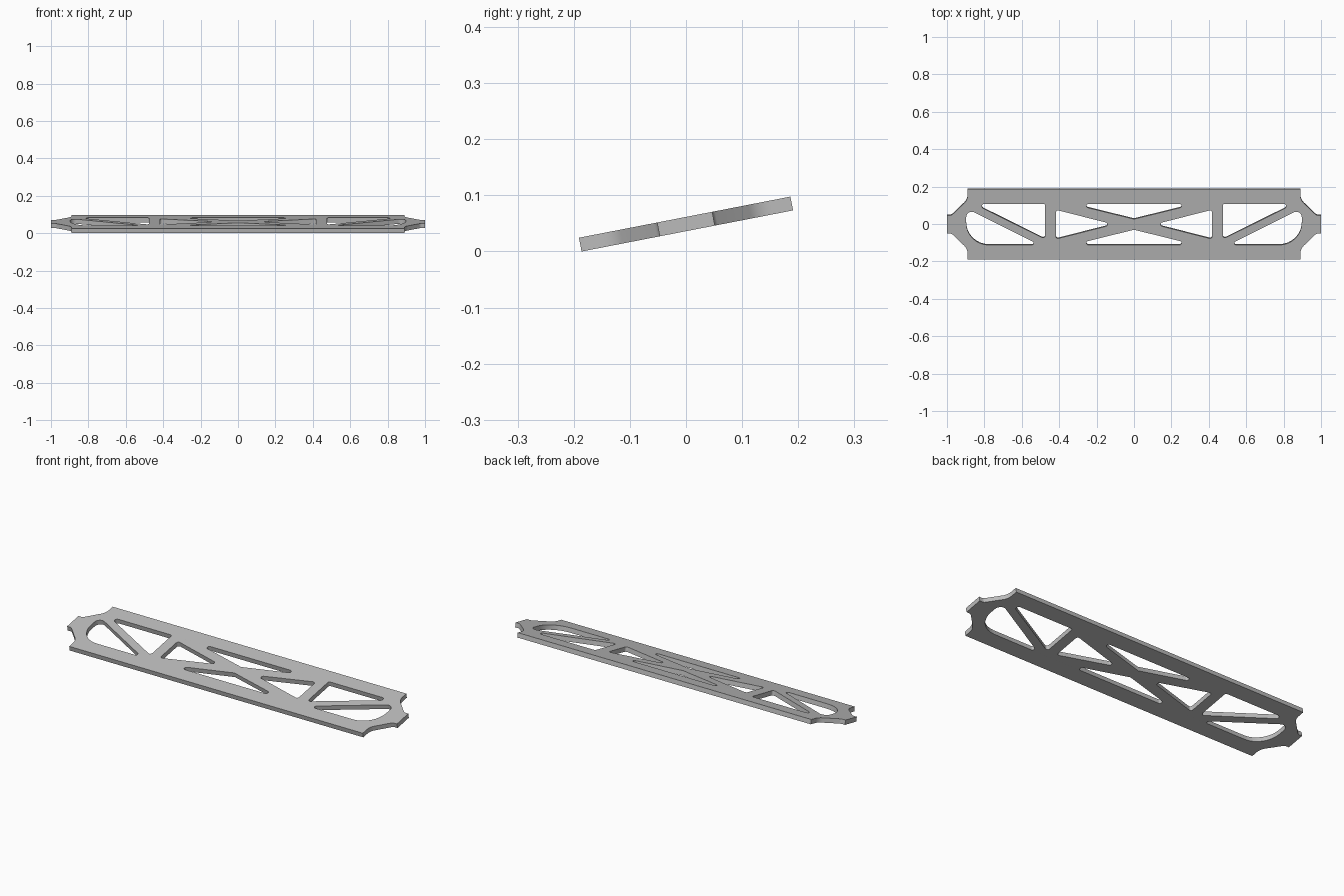
import bpy, bmesh, math
from mathutils import Vector, Matrix

cube = bpy.data.objects.get("Cube")
if cube:
    bpy.data.objects.remove(cube, do_unlink=True)

THICKNESS = 0.025
TILT = math.radians(11)


def rounded(corners, steps=8):
    """Closed outline from (x, y, radius) corners, each replaced by a fillet arc."""
    out = []
    for i, (x, y, r) in enumerate(corners):
        p = Vector((x, y))
        if r == 0:
            out.append(p)
            continue
        a = (Vector(corners[i - 1][:2]) - p).normalized()
        b = (Vector(corners[(i + 1) % len(corners)][:2]) - p).normalized()
        half = a.angle(b) / 2
        centre = p + (a + b).normalized() * (r / math.sin(half))
        start = p + a * (r / math.tan(half)) - centre
        end = p + b * (r / math.tan(half)) - centre
        sweep = start.angle_signed(end)
        for k in range(steps + 1):
            t = -sweep * k / steps
            out.append(centre + Matrix.Rotation(t, 2) @ start)
    return out


def flip(corners, sx, sy):
    return [(x * sx, y * sy, r) for x, y, r in corners]


# Outer outline: one quarter mirrored to all four, with a tab at each end
quarter = [(1, 0.05, 0), (0.975, 0.05, 0.02), (0.89, 0.133, 0.06), (0.89, 0.192, 0)]
outline = (quarter + flip(quarter, -1, 1)[::-1]
           + flip(quarter, -1, -1) + flip(quarter, 1, -1)[::-1])

# Window openings
end_window = [(0.897, -0.112, 0.12), (0.897, 0.088, 0.03), (0.505, -0.112, 0.01)]
corner_window = [(0.475, 0.112, 0.01), (0.475, -0.08, 0.012), (0.855, 0.112, 0.013)]
side_window = [(0.418, 0.08, 0.012), (0.418, -0.08, 0.012), (0.11, 0, 0.011)]
middle_window = [(0, 0.029, 0), (0.332, 0.112, 0.011), (-0.332, 0.112, 0.011)]
loops = [outline, middle_window, flip(middle_window, 1, -1)]
for window in (end_window, corner_window, side_window):
    loops += [window, flip(window, -1, 1)]

# Filled flat curve, extruded to the plate thickness
curve = bpy.data.curves.new("plate_profile", "CURVE")
curve.dimensions = "2D"
curve.fill_mode = "BOTH"
curve.extrude = THICKNESS / 2
for loop in loops:
    points = rounded(loop)
    spline = curve.splines.new("POLY")
    spline.points.add(len(points) - 1)
    for sp, p in zip(spline.points, points):
        sp.co = (p.x, p.y, 0, 1)
    spline.use_cyclic_u = True

plate = bpy.data.objects.new("truss_plate", curve)
bpy.context.collection.objects.link(plate)
bpy.ops.object.select_all(action="DESELECT")
plate.select_set(True)
bpy.context.view_layer.objects.active = plate
bpy.ops.object.convert(target="MESH")
plate = bpy.context.object
plate.name = "truss_plate"

# Weld, tilt and rest the plate on the ground
bm = bmesh.new()
bm.from_mesh(plate.data)
bmesh.ops.remove_doubles(bm, verts=bm.verts, dist=0.0001)
bmesh.ops.recalc_face_normals(bm, faces=bm.faces)
bmesh.ops.rotate(bm, verts=bm.verts, matrix=Matrix.Rotation(TILT, 3, "X"))
lowest = min(v.co.z for v in bm.verts)
bmesh.ops.translate(bm, verts=bm.verts, vec=(0, 0, -lowest))
bm.to_mesh(plate.data)
bm.free()
bpy.ops.object.shade_smooth_by_angle(angle=math.radians(30))

# Plain grey material
grey = bpy.data.materials.new("plain_grey")
grey.use_nodes = True
colour = (0.5, 0.5, 0.5, 1)
grey.diffuse_color = colour
grey.node_tree.nodes["Principled BSDF"].inputs["Base Color"].default_value = colour
plate.data.materials.clear()
plate.data.materials.append(grey)
